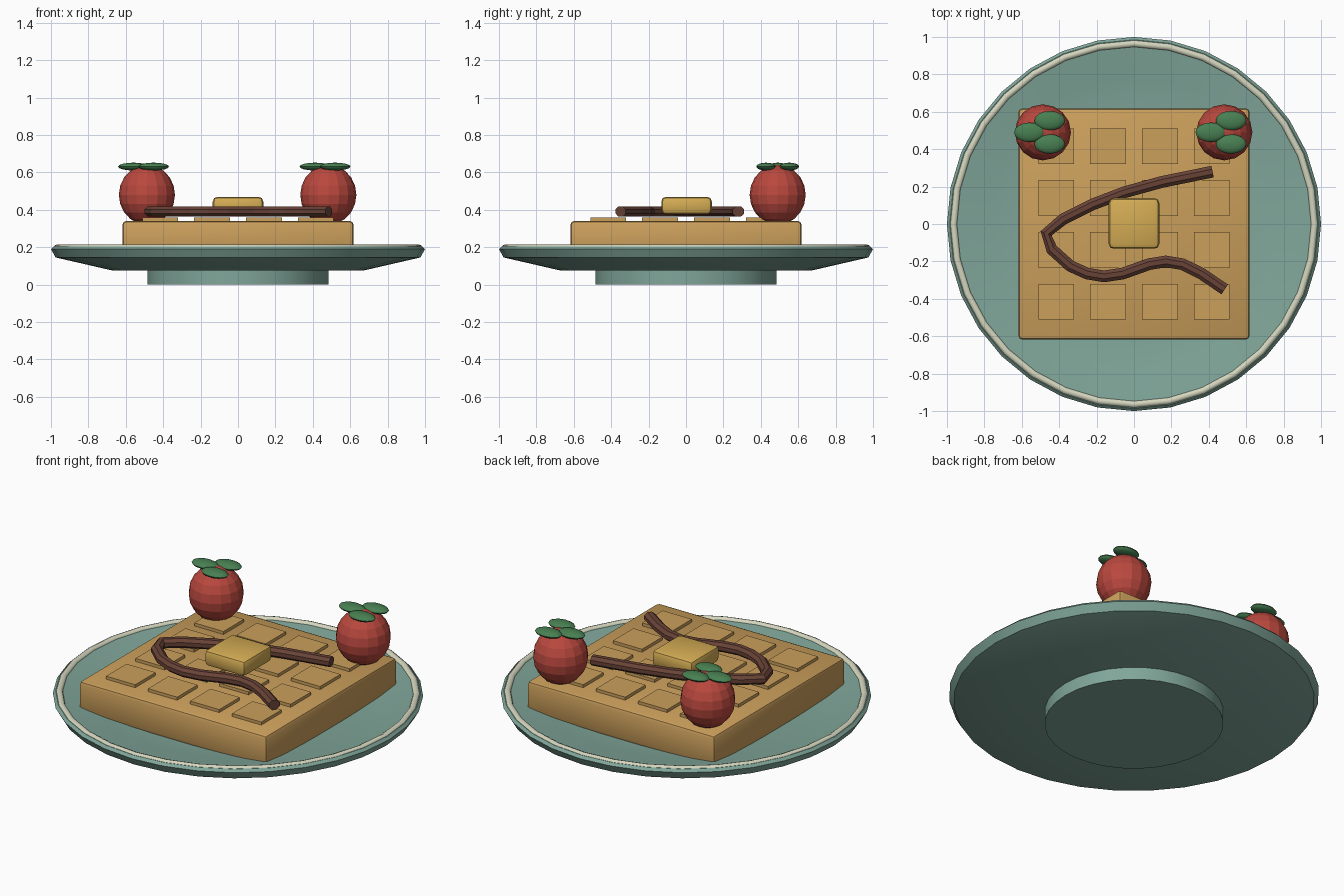
import bpy, bmesh, math
from mathutils import Matrix, Vector

if "Cube" in bpy.data.objects:
    bpy.data.objects.remove(bpy.data.objects["Cube"])


def mat(name, r, g, b):
    m = bpy.data.materials.new(name)
    lin = [((c / 255 + 0.055) / 1.055) ** 2.4 for c in (r, g, b)]
    m.diffuse_color = (*lin, 1)
    m.use_nodes = True
    m.node_tree.nodes["Principled BSDF"].inputs["Base Color"].default_value = m.diffuse_color
    return m


TEAL = mat("teal glaze", 128, 166, 154)
CREAM = mat("cream glaze", 212, 214, 190)
WAFFLE = mat("golden waffle", 204, 160, 92)
BUTTER = mat("butter yellow", 212, 172, 84)
SYRUP = mat("brown syrup", 104, 66, 54)
RED = mat("berry red", 186, 72, 62)
GREEN = mat("leaf green", 72, 128, 82)


def finish(name, bm, material, smooth=None):
    bmesh.ops.recalc_face_normals(bm, faces=bm.faces)
    me = bpy.data.meshes.new(name)
    bm.to_mesh(me)
    bm.free()
    me.materials.append(material)
    ob = bpy.data.objects.new(name, me)
    bpy.context.collection.objects.link(ob)
    if smooth is not None:
        bpy.ops.object.select_all(action='DESELECT')
        ob.select_set(True)
        bpy.context.view_layer.objects.active = ob
        bpy.ops.object.shade_smooth_by_angle(angle=math.radians(smooth))
    return ob


def lathe(name, profile, material, closed=False, steps=32, smooth=25):
    bm = bmesh.new()
    verts = [bm.verts.new((r, 0, z)) for r, z in profile]
    pairs = list(zip(verts, verts[1:]))
    if closed:
        pairs.append((verts[-1], verts[0]))
    edges = [bm.edges.new(p) for p in pairs]
    bmesh.ops.spin(bm, geom=verts + edges, cent=(0, 0, 0), axis=(0, 0, 1),
                   angle=math.tau, steps=steps)
    bmesh.ops.remove_doubles(bm, verts=bm.verts, dist=1e-4)
    return finish(name, bm, material, smooth)


def add_box(bm, centre, size):
    m = Matrix.Translation(centre) @ Matrix.Diagonal((*size, 1))
    bmesh.ops.create_cube(bm, size=1, matrix=m)


def bevelled_box(name, centre, size, bevel, segments, material):
    bm = bmesh.new()
    add_box(bm, centre, size)
    bmesh.ops.bevel(bm, geom=bm.edges[:], offset=bevel, segments=segments,
                    profile=0.5, affect='EDGES')
    return finish(name, bm, material, 35)


def add_ellipsoid(bm, centre, radii, u, v):
    m = Matrix.Translation(centre) @ Matrix.Diagonal((*radii, 1))
    bmesh.ops.create_uvsphere(bm, u_segments=u, v_segments=v, radius=1, matrix=m)


# Plate with a shallow dish, its foot and a cream band on the rim
lathe("plate", [(0, 0.075), (0.67, 0.075), (0.975, 0.145), (1.0, 0.19),
                (0.985, 0.205), (0.94, 0.2), (0.78, 0.172), (0.6, 0.153),
                (0, 0.15)], TEAL)
lathe("plate_foot", [(0, 0), (0.483, 0), (0.483, 0.08), (0, 0.08)], TEAL)
band = [(0.965 + 0.02 * math.cos(math.tau * i / 8),
         0.197 + 0.018 * math.sin(math.tau * i / 8)) for i in range(8)]
lathe("rim_band", band, CREAM, closed=True, smooth=50)

# Waffle slab with a four by four grid of raised squares
bevelled_box("waffle", (0, 0, 0.245), (1.235, 1.235, 0.19), 0.02, 2, WAFFLE)
bm = bmesh.new()
for i in range(4):
    for j in range(4):
        add_box(bm, (0.277 * (i - 1.5), 0.277 * (j - 1.5), 0.345),
                (0.192, 0.192, 0.026))
finish("waffle_squares", bm, WAFFLE)

# Butter pat
bevelled_box("butter", (0, 0.003, 0.422), (0.27, 0.27, 0.095), 0.025, 2, BUTTER)

# Syrup trail, a faceted tube along a winding path
path = [(0.42, 0.28), (0.15, 0.225), (-0.05, 0.17), (-0.22, 0.105),
        (-0.38, 0.025), (-0.47, -0.05), (-0.44, -0.135), (-0.34, -0.225),
        (-0.25, -0.265), (-0.16, -0.28), (-0.06, -0.265), (0.08, -0.215),
        (0.17, -0.2), (0.26, -0.215), (0.36, -0.265), (0.485, -0.35)]
rings = []
bm = bmesh.new()
for k, p in enumerate(path):
    a = Vector(path[max(k - 1, 0)])
    b = Vector(path[min(k + 1, len(path) - 1)])
    t = (b - a).normalized()
    ring = []
    for s in range(8):
        ang = math.tau * (s + 0.5) / 8
        d = 0.034 * math.cos(ang)
        ring.append(bm.verts.new((p[0] - t.y * d, p[1] + t.x * d,
                                  0.391 + 0.03 * math.sin(ang))))
    rings.append(ring)
for r0, r1 in zip(rings, rings[1:]):
    for s in range(8):
        n = (s + 1) % 8
        bm.faces.new((r0[s], r0[n], r1[n], r1[s]))
bm.faces.new(rings[0])
bm.faces.new(rings[-1])
finish("syrup", bm, SYRUP)

# Strawberries with three flat leaves each
for side, x in (("left", -0.487), ("right", 0.483)):
    bm = bmesh.new()
    add_ellipsoid(bm, (x, 0.49, 0.48), (0.15, 0.15, 0.16), 16, 10)
    finish(side + "_berry", bm, RED)
    bm = bmesh.new()
    for k in range(3):
        a = math.pi + math.tau * k / 3
        add_ellipsoid(bm, (x + 0.072 * math.cos(a), 0.49 + 0.072 * math.sin(a), 0.631),
                      (0.082, 0.052, 0.021), 16, 8)
    finish(side + "_berry_leaves", bm, GREEN, 40)
